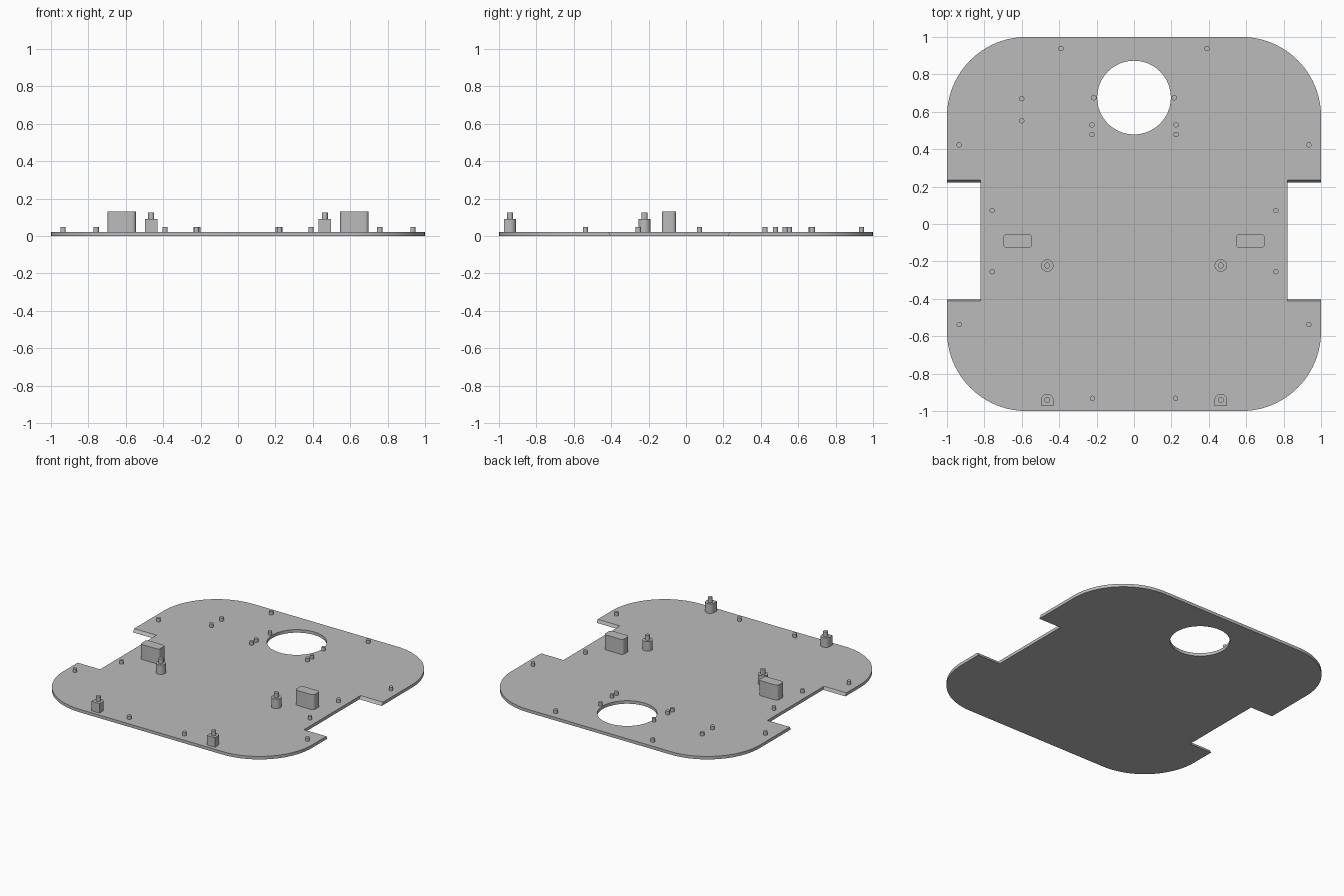
import bpy, bmesh
from math import cos, sin, pi, radians

cube = bpy.data.objects.get("Cube")
if cube:
    bpy.data.objects.remove(cube, do_unlink=True)

grey = bpy.data.materials.new("light_grey")
grey.use_nodes = True
COLOUR = (0.5, 0.5, 0.5, 1)
grey.diffuse_color = COLOUR
grey.node_tree.nodes["Principled BSDF"].inputs["Base Color"].default_value = COLOUR

THICK = 0.022   # plate thickness
SEAT = 0.01     # raised parts start inside the plate


def arc(cx, cy, r, start, end, steps):
    """Points along an arc, angles in degrees."""
    angles = [radians(start + (end - start) * i / steps) for i in range(steps + 1)]
    return [(cx + r * cos(a), cy + r * sin(a)) for a in angles]


def circle(cx, cy, r, steps=24):
    return arc(cx, cy, r, 0, 360, steps)[:-1]


def rounded_rect(cx, cy, hx, hy, r, steps):
    pts = []
    for i, (sx, sy) in enumerate([(1, 1), (-1, 1), (-1, -1), (1, -1)]):
        pts += arc(cx + sx * (hx - r), cy + sy * (hy - r), r, i * 90, i * 90 + 90, steps)
    return pts


def prism(name, bottom, z0, z1, top=None):
    """Solid between a bottom outline and a matching top outline."""
    bm = bmesh.new()
    low = [bm.verts.new((x, y, z0)) for x, y in bottom]
    high = [bm.verts.new((x, y, z1)) for x, y in (top or bottom)]
    bm.faces.new(low[::-1])
    bm.faces.new(high)
    n = len(low)
    for i in range(n):
        j = (i + 1) % n
        bm.faces.new((low[i], low[j], high[j], high[i]))
    bmesh.ops.recalc_face_normals(bm, faces=bm.faces)
    mesh = bpy.data.meshes.new(name)
    bm.to_mesh(mesh)
    bm.free()
    mesh.materials.append(grey)
    ob = bpy.data.objects.new(name, mesh)
    bpy.context.collection.objects.link(ob)
    return ob


def smooth(ob):
    bpy.ops.object.select_all(action='DESELECT')
    ob.select_set(True)
    bpy.context.view_layer.objects.active = ob
    bpy.ops.object.shade_smooth_by_angle(angle=radians(30))


def plate_outline(front, back):
    """Rounded square with a wheel notch in each side."""
    r, inner = 0.425, 0.82
    c = 1 - r
    right_notch = [(1, front), (inner, front), (inner, back), (1, back)]
    left_notch = [(-x, y) for x, y in reversed(right_notch)]
    return (right_notch
            + arc(c, c, r, 0, 90, 24) + arc(-c, c, r, 90, 180, 24)
            + left_notch
            + arc(-c, -c, r, 180, 270, 24) + arc(c, -c, r, 270, 360, 24))


# Base plate, with sloped notch edges and a round opening
plate = prism("base_plate", plate_outline(-0.403, 0.222), 0, THICK,
              plate_outline(-0.413, 0.236))
cutter = prism("opening_cutter", circle(0, 0.676, 0.197, 64), -0.1, 0.1)
cutter.hide_render = True
cutter.hide_viewport = True
cut = plate.modifiers.new("opening", 'BOOLEAN')
cut.operation = 'DIFFERENCE'
cut.solver = 'EXACT'
cut.object = cutter
bpy.context.view_layer.objects.active = plate
plate.select_set(True)
bpy.ops.object.modifier_apply(modifier=cut.name)
bpy.data.objects.remove(cutter, do_unlink=True)
smooth(plate)

# Small locating pins, mirrored in pairs
PIN_PAIRS = [(0.39, 0.938), (0.215, 0.675), (0.225, 0.53), (0.225, 0.478),
             (0.935, 0.423), (0.758, 0.072), (0.758, -0.255),
             (0.935, -0.538), (0.222, -0.932)]
pins = [(s * x, y) for x, y in PIN_PAIRS for s in (1, -1)]
# Two single pins on the right only
pins += [(-0.6, 0.67), (-0.6, 0.552)]
for x, y in pins:
    smooth(prism("locating_pin", circle(x, y, 0.014), SEAT, 0.047))

for side, s in (("left", 1), ("right", -1)):
    x = s * 0.464
    # Round standoff in the middle
    y = -0.222
    smooth(prism(side + "_middle_standoff", circle(x, y, 0.033, 32), SEAT, 0.091))
    smooth(prism(side + "_middle_standoff_tip", circle(x, y, 0.016), 0.085, 0.126))

    # Front standoff, rounded at the back and square at the front
    y, r = -0.941, 0.033
    body = arc(x, y, r, 0, 180, 16) + [(x - r, y - r), (x + r, y - r)]
    smooth(prism(side + "_front_standoff", body, SEAT, 0.091))
    smooth(prism(side + "_front_standoff_tip", circle(x, y, 0.016), 0.085, 0.126))

    # Rounded support block
    block = rounded_rect(s * 0.622, -0.091, 0.076, 0.038, 0.02, 8)
    smooth(prism(side + "_support_block", block, SEAT, 0.131))
